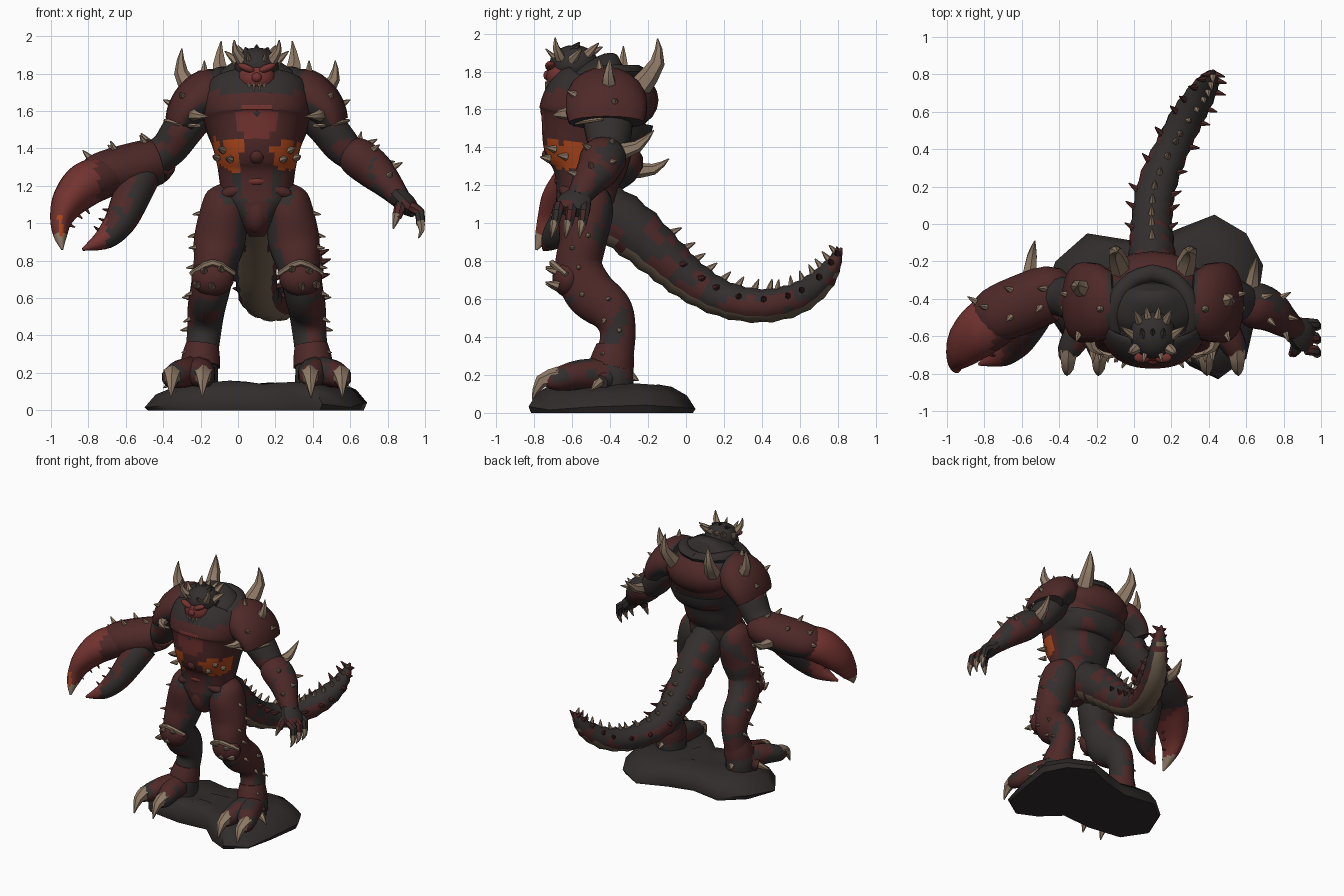
import bpy, bmesh, math
from mathutils import Vector, Matrix, noise

if bpy.data.objects.get("Cube"):
    bpy.data.objects.remove(bpy.data.objects["Cube"], do_unlink=True)

CX = 0.1  # body midline
X, Y, Z = Vector((1, 0, 0)), Vector((0, 1, 0)), Vector((0, 0, 1))
CHAR, MAROON, RED, ORANGE, BONE, BELLY, ROCK = range(7)
MATS = []
for label, rgb in (("charcoal hide", (.034, .028, .028)), ("maroon shell", (.076, .022, .021)),
                   ("red shell", (.17, .033, .029)), ("ember orange", (.42, .062, .01)),
                   ("bone", (.29, .205, .14)), ("tan belly", (.165, .12, .078)),
                   ("dark rock", (.031, .025, .025))):
    m = bpy.data.materials.new(label)
    m.use_nodes = True
    m.diffuse_color = (*rgb, 1)
    m.node_tree.nodes["Principled BSDF"].inputs["Base Color"].default_value = (*rgb, 1)
    MATS.append(m)


def finish(name, bm, rule, angle=38):
    """Colour the faces by a rule and turn the mesh into an object."""
    bmesh.ops.recalc_face_normals(bm, faces=bm.faces[:])
    bm.normal_update()
    for f in bm.faces:
        f.material_index = rule(f.calc_center_median(), f.normal) if callable(rule) else rule
    me = bpy.data.meshes.new(name)
    bm.to_mesh(me)
    bm.free()
    for m in MATS:
        me.materials.append(m)
    ob = bpy.data.objects.new(name, me)
    bpy.context.collection.objects.link(ob)
    bpy.ops.object.select_all(action='DESELECT')
    ob.select_set(True)
    bpy.context.view_layer.objects.active = ob
    bpy.ops.object.shade_smooth_by_angle(angle=math.radians(angle))


def skin(bm, rings):
    """Bridge rings of points and cap both ends."""
    vs = [[bm.verts.new(p) for p in r] for r in rings]
    n = len(vs[0])
    for a, b in zip(vs, vs[1:]):
        for i in range(n):
            bm.faces.new((a[i], a[(i + 1) % n], b[(i + 1) % n], b[i]))
    bm.faces.new(vs[0])
    bm.faces.new(vs[-1])


def rounded(t, power):
    return math.copysign(abs(t) ** power, t)


def tube(bm, rows, sides=10, step=3, ref=X, ripple=0, power=1):
    """Loft ellipses (x, y, z, radius a, radius b) along a smooth path; power < 1 squares them."""
    r = [Vector(p) for p in rows]
    pts = []
    for i in range(len(r) - 1):
        p0, p1, p2, p3 = r[max(i - 1, 0)], r[i], r[i + 1], r[min(i + 2, len(r) - 1)]
        for j in range(step):
            t = j / step
            pts.append(p1 + (p2 - p0) * (t / 2) + (p0 * 2 - p1 * 5 + p2 * 4 - p3) * (t * t / 2)
                       + (p1 * 3 - p0 - p2 * 3 + p3) * (t ** 3 / 2))
    pts.append(r[-1])
    cs = [Vector(p[:3]) for p in pts]
    frames, rings = [], []
    for i, c in enumerate(cs):
        t = (cs[min(i + 1, len(cs) - 1)] - cs[max(i - 1, 0)]).normalized()
        u = (ref - t * ref.dot(t)).normalized()
        v = t.cross(u)
        k = 1 + ripple * (i % 2)
        a, b = max(pts[i][3], .002) * k, max(pts[i][4], .002) * k
        frames.append((c, t, u, v, a, b))
        rings.append([c + u * a * rounded(math.cos(w), power) + v * b * rounded(math.sin(w), power)
                      for w in (math.tau * (q + .5) / sides for q in range(sides))])
    skin(bm, rings)
    return frames


def part(name, rows, rule, **kw):
    bm = bmesh.new()
    frames = tube(bm, rows, **kw)
    finish(name, bm, rule)
    return frames


def spike(bm, base, tip, r, bend=(0, 0, 0)):
    base, tip = Vector(base), Vector(tip)
    d = tip - base
    mid = base.lerp(tip, .5) + Vector(bend)
    tube(bm, [(*base, r, r), (*mid, r * .65, r * .65), (*tip, .003, .003)],
         6, 2, Y if abs(d.x) > abs(d.y) else X)


def studs(name, frames, spots, size, rule=BONE):
    """Small thorns on a loft, at (fraction along, angle) spots, leaning along it."""
    bm = bmesh.new()
    for f, w in spots:
        c, t, u, v, a, b = frames[round(f * (len(frames) - 1))]
        n = u * math.cos(w) + v * math.sin(w)
        p = c + u * a * math.cos(w) + v * b * math.sin(w)
        spike(bm, p - n * .015, p + n * size + t * size * .5, size * .45)
    finish(name, bm, rule)


def blob(name, loc, scale, rule, turn=0):
    bm = bmesh.new()
    bmesh.ops.create_uvsphere(bm, u_segments=16, v_segments=10, radius=1)
    bm.transform(Matrix.Translation(loc) @ Matrix.Rotation(turn, 4, 'Y') @ Matrix.Diagonal((*scale, 1)))
    finish(name, bm, rule)


def P(s, x, y, z):
    return (CX + s * x, y, z)


def side(s, rows):
    return [(CX + s * r[0], *r[1:]) for r in rows]


def patches(limit):
    return lambda c, n: MAROON if noise.noise(c * 9) > limit else CHAR


# Rock base
outline = [(-.5, -.42), (-.42, -.2), (-.25, -.05), (0, -.09), (.2, -.04), (.43, .05), (.6, -.05),
           (.69, -.22), (.65, -.5), (.6, -.72), (.45, -.83), (.3, -.76), (.15, -.62), (-.1, -.64), (-.38, -.6)]
bm = bmesh.new()
skin(bm, [[(CX + (x - CX) * k, -.4 + (y + .4) * k, z + (.03 * noise.noise((x * 4, y * 4, z)) if z else 0))
           for x, y in outline] for k, z in ((.97, 0), (1, .03), (.9, .1), (.72, .145), (.3, .14))])
finish("rock_base", bm, ROCK, 50)


# Torso
def torso_rule(c, n):
    x = abs(c.x - CX)
    if c.z > 1.7:
        return CHAR
    if n.y > .15:
        return MAROON if c.z > 1.52 or noise.noise(c * 7) > .3 else CHAR
    if abs(c.z - 1.365) < .07 + .04 * noise.noise(c * 14) and x > .08 and c.y < -.53:
        return ORANGE
    if (c.z < 1.13 and x > .06) or c.y > -.5 or (c.z < 1.3 and abs(x - .11) < .02):
        return CHAR
    return RED if x < .115 - abs(c.z - 1.55) * .5 and 1.45 < c.z < 1.63 else MAROON


part("torso", [(CX, *r) for r in (
    (-.53, .93, .04, .07), (-.53, 1.0, .09, .14), (-.52, 1.1, .17, .165), (-.52, 1.2, .195, .165),
    (-.51, 1.3, .21, .205), (-.51, 1.42, .24, .25), (-.48, 1.53, .28, .3), (-.46, 1.61, .3, .295),
    (-.41, 1.67, .29, .24), (-.38, 1.75, .24, .2), (-.35, 1.81, .16, .13), (-.33, 1.825, .06, .05))],
    torso_rule, sides=44, step=6, power=.82)
blob("belly_plate", P(1, 0, -.69, 1.36), (.05, .07, .05), MAROON)
blob("navel_plate", P(1, 0, -.65, 1.225), (.07, .045, .03), RED)
blob("groin_plate", P(1, 0, -.6, 1.06), (.075, .09, .12), MAROON)
blob("back_shell", P(1, 0, -.31, 1.65), (.27, .165, .15), lambda c, n: CHAR if c.z < 1.56 or c.y < -.32 else MAROON)

# Tail
tail = part("tail", [(.1, -.48, 1.1, .13, .14), (.1, -.3, .98, .125, .14), (.095, -.12, .82, .115, .12),
                     (.095, .02, .7, .105, .105), (.12, .2, .6, .1, .092), (.2, .4, .565, .092, .085),
                     (.29, .58, .6, .085, .08), (.37, .71, .69, .07, .065), (.41, .78, .79, .045, .04),
                     (.425, .82, .87, .006, .006)],
            lambda c, n: BELLY if n.z < -.4 and abs(n.x) < .65 else
            MAROON if n.z < .5 and noise.noise(c * 10) > .05 else CHAR, sides=14, step=4, ripple=.09)
studs("tail_ridge", tail, [(.2 + i * .053, -math.pi / 2) for i in range(15)], .045)
studs("tail_side_thorns", tail, [(.28 + i * .075, w) for i in range(10) for w in (-.4, math.pi + .4)], .045, MAROON)

# Head
blob("cranium", P(1, 0, -.59, 1.84), (.12, .13, .1), CHAR)
blob("face", P(1, 0, -.66, 1.775), (.1, .08, .085), RED)
blob("nose", P(1, 0, -.73, 1.78), (.028, .022, .026), RED)
blob("mouth", P(1, 0, -.675, 1.71), (.08, .065, .042), CHAR)
blob("jaw", P(1, 0, -.66, 1.655), (.085, .08, .035), MAROON)
part("neck", [(CX, -.4, 1.68, .16, .14), (CX, -.49, 1.74, .14, .13), (CX, -.57, 1.79, .1, .1)], CHAR)
bm = bmesh.new()
for s in (1, -1):
    for x in (.015, .04, .06):
        y = -.735 + x * x * 8
        spike(bm, P(s, x, y, 1.67), P(s, x, y - .008, 1.71), .01)
        spike(bm, P(s, x, y, 1.745), P(s, x, y - .008, 1.71), .01)
finish("teeth", bm, BONE)
bm = bmesh.new()
for s in (1, -1):
    spike(bm, P(s, .08, -.66, 1.87), P(s, .12, -.69, 1.98), .03, (s * .015, -.01, 0))
    spike(bm, P(s, .1, -.6, 1.86), P(s, .17, -.55, 1.92), .027)
    spike(bm, P(s, .07, -.52, 1.89), P(s, .1, -.46, 1.95), .025)
    spike(bm, P(s, .025, -.5, 1.9), P(s, .035, -.44, 1.93), .022)
    spike(bm, P(s, .04, -.69, 1.87), P(s, .05, -.74, 1.92), .016)
    spike(bm, P(s, .06, -.7, 1.65), P(s, .075, -.74, 1.7), .018)
finish("head_horns", bm, BONE)
bm = bmesh.new()
for x in (-.05, 0, .05):
    spike(bm, P(1, x, -.6, 1.91), P(1, x * 1.2, -.56, 1.955 - abs(x) * .3), .025)
finish("head_crest", bm, CHAR)

for s, tag in ((1, "left_"), (-1, "right_")):
    out = 0 if s > 0 else math.pi
    # Collar, hips and brow
    part(tag + "collar", side(s, [(-.01, -.73, 1.59, .045, .04), (.12, -.69, 1.62, .05, .045),
                                  (.2, -.57, 1.72, .055, .05), (.2, -.42, 1.79, .045, .05),
                                  (.11, -.3, 1.8, .035, .045), (-.01, -.26, 1.8, .035, .045)]), CHAR, ref=Z)
    blob(tag + "hip_plate", P(s, .1, -.615, 1.18), (.1, .055, .04), MAROON, s * .35)
    blob(tag + "brow", P(s, .055, -.715, 1.83), (.05, .028, .02), RED, s * -.4)
    bm = bmesh.new()
    for x, y, z in ((.21, -.63, 1.35), (.18, -.69, 1.39), (.14, -.72, 1.34)):
        spike(bm, P(s, x, y, z), P(s, x + .025, y - .05, z + .01), .022)
    finish(tag + "rib_thorns", bm, BONE)

    # Shoulder pad, its rim and horns
    part(tag + "shoulder_pad", side(s, [(.19, -.41, 1.7, .16, .125), (.26, -.42, 1.685, .2, .14),
                                        (.33, -.42, 1.645, .215, .125), (.38, -.42, 1.59, .215, .105),
                                        (.41, -.42, 1.53, .2, .085)]),
         lambda c, n: CHAR if abs(c.x - CX) < .24 or n.z < -.3 else MAROON, ref=Y, sides=18)
    part(tag + "pad_rim", side(s, [(.3, -.59, 1.52, .01, .01), (.4, -.575, 1.53, .012, .012),
                                   (.49, -.44, 1.55, .01, .01)]), BONE, ref=Z, sides=6)
    bm = bmesh.new()
    if s > 0:
        spike(bm, P(s, .36, -.4, 1.7), P(s, .42, -.4, 1.87), .048, (.025, -.01, -.01))
    else:
        spike(bm, P(s, .34, -.36, 1.7), P(s, .4, -.33, 1.935), .058, (-.035, .01, -.01))
    spike(bm, P(s, .17, -.24, 1.72), P(s, .19, -.15, 1.975), .06, (s * .02, .045, 0))
    spike(bm, P(s, .34, -.6, 1.58), P(s, .26, -.7, 1.57), .037, (s * .02, -.015, 0))
    spike(bm, P(s, .38, -.55, 1.66), P(s, .41, -.63, 1.7), .03)
    spike(bm, P(s, .42, -.38, 1.62), P(s, .5, -.37, 1.66), .03)
    spike(bm, P(s, .28, -.45, 1.77), P(s, .28, -.46, 1.87), .03)
    finish(tag + "shoulder_horns", bm, BONE)

    # Leg
    def leg_rule(c, n, s=s):
        if n.x * s < -.65 or (c.z > 1.1 and n.x * s < .2):
            return CHAR
        limit = -.02 if c.z < .66 else .08 if n.y > .5 else -.7
        return MAROON if noise.noise(c * 8) > limit else CHAR

    leg = part(tag + "leg", side(s, [
        (.13, -.52, 1.2, .05, .07), (.15, -.52, 1.14, .115, .125), (.175, -.53, 1.05, .13, .145),
        (.2, -.545, .9, .138, .125), (.225, -.565, .77, .115, .125), (.25, -.51, .64, .105, .135),
        (.27, -.4, .54, .1, .12), (.28, -.36, .43, .092, .095), (.295, -.375, .3, .09, .1),
        (.31, -.395, .2, .105, .12), (.31, -.4, .12, .105, .12)]), leg_rule, sides=24, step=7)
    studs(tag + "leg_thorns", leg, [(f, out + s * w) for f, w in (
        (.22, .2), (.29, -.2), (.35, .4), (.41, 0), (.5, .3), (.57, -.3), (.63, .5), (.7, -.1), (.8, .6))], .036)
    blob(tag + "knee_guard", P(s, .235, -.625, .71), (.115, .08, .1), MAROON)
    part(tag + "knee_rim", side(s, [(.12, -.65, .73, .014, .014), (.235, -.705, .79, .018, .018),
                                    (.35, -.63, .73, .014, .014)]), BONE, ref=Y, sides=6)
    part(tag + "ankle_cuff", side(s, [(.29, -.375, .35, .09, .098), (.297, -.385, .29, .103, .113),
                                      (.302, -.395, .24, .108, .12)]), MAROON, sides=14)
    bm = bmesh.new()
    for x, z in ((.19, .75), (.28, .74), (.24, .66), (.32, .67)):
        spike(bm, P(s, x, -.67, z), P(s, x, -.74, z + .02), .024)
    finish(tag + "knee_thorns", bm, BONE)

    # Foot with clawed toes
    bm, claws = bmesh.new(), bmesh.new()
    for x in (.285, .45):
        m = (.32 + x) / 2
        tube(bm, side(s, [(.32, -.4, .2, .09, .09), (m, -.56, .2, .085, .08),
                          (x, -.68, .175, .062, .06), (x, -.73, .16, .035, .035)]))
        spike(claws, P(s, x, -.67, .19), P(s, x * 1.02, -.81, .07), .055, (0, -.025, .035))
    tube(bm, side(s, [(.36, -.42, .18, .07, .07), (.43, -.45, .16, .04, .04)]), ref=Y)
    spike(claws, P(s, .41, -.45, .17), P(s, .5, -.5, .12), .03)
    spike(claws, P(s, .31, -.3, .2), P(s, .32, -.25, .17), .028)
    finish(tag + "foot", bm, patches(-.05))
    finish(tag + "toe_claws", claws, BONE)

# Left arm and hand
part("left_upper_arm", [(.38, -.42, 1.62, .12, .11), (.47, -.41, 1.52, .13, .105), (.55, -.41, 1.42, .11, .1),
                        (.61, -.42, 1.36, .09, .085)], patches(.25), ref=Y, sides=16, step=5)
fore = part("left_forearm", [(.565, -.41, 1.41, .07, .06), (.63, -.43, 1.36, .12, .105), (.72, -.46, 1.29, .115, .105),
                             (.8, -.52, 1.21, .085, .08), (.87, -.57, 1.13, .06, .055)], patches(-.25),
            ref=Y, sides=16, step=5)
studs("left_arm_thorns", fore, [(.25, 1.2), (.4, 2.2), (.5, .8), (.65, 1.6), (.75, 2.6)], .045)
bm, claws = bmesh.new(), bmesh.new()
tube(bm, [(.84, -.55, 1.16, .06, .05), (.9, -.59, 1.1, .095, .055), (.945, -.605, 1.06, .075, .035)], ref=Y)
for y in (-.53, -.6, -.67):
    tube(bm, [(.92, y, 1.09, .03, .03), (.97, y * 1.01, 1.06, .029, .029), (.975, y * 1.03, .99, .022, .022)], 7, 2, Y)
    spike(claws, (.975, y * 1.03, 1.01), (.965, y * 1.06, .92), .026, (.012, 0, 0))
tube(bm, [(.88, -.61, 1.11, .035, .035), (.865, -.67, 1.08, .032, .032), (.85, -.69, 1.03, .024, .024)], 7, 2)
spike(claws, (.852, -.69, 1.05), (.83, -.7, .97), .026)
finish("left_hand", bm, patches(.15))
finish("left_hand_claws", claws, BONE)

# Right arm with pincer
part("right_upper_arm", [(-.2, -.42, 1.62, .12, .11), (-.29, -.41, 1.51, .13, .11), (-.37, -.39, 1.4, .11, .1),
                         (-.46, -.38, 1.34, .1, .095)], patches(.25), ref=Y, sides=16, step=5)
fore = part("right_forearm", [(-.39, -.38, 1.35, .1, .09), (-.44, -.37, 1.33, .15, .125), (-.6, -.43, 1.285, .16, .135),
                              (-.74, -.49, 1.255, .15, .12), (-.8, -.53, 1.23, .11, .09)],
            lambda c, n: CHAR if n.z < -.5 else MAROON, ref=Y, sides=14)
studs("right_arm_thorns", fore, [(.25, -1.4), (.35, -2), (.5, -1), (.6, -1.9), (.75, -1.2), (.85, -.6)], .045)
claw = part("pincer_upper", [(-.7, -.48, 1.25, .14, .11), (-.81, -.56, 1.21, .145, .12), (-.9, -.64, 1.12, .125, .095),
                             (-.945, -.7, 1.02, .09, .06), (-.95, -.755, .93, .045, .035), (-.94, -.79, .86, .006, .006)],
            lambda c, n: BONE if c.z < .94 else ORANGE if n.y < -.4 and c.z < 1.05 and abs(c.x + .95) < .012 else
            MAROON if c.x > -.75 else RED, ref=Y, sides=20, step=5)
jaw = part("pincer_lower", [(-.52, -.45, 1.24, .11, .1), (-.575, -.54, 1.13, .11, .1), (-.63, -.63, 1.01, .09, .085),
                            (-.71, -.7, .92, .065, .06), (-.83, -.75, .86, .008, .008)],
           lambda c, n: RED if c.x < -.7 else patches(.05)(c, n), ref=Y, sides=16, step=5)
studs("pincer_teeth", claw, [(f, math.pi / 2) for f in (.36, .5, .63)], .026, RED)
studs("pincer_lower_teeth", jaw, [(f, -math.pi / 2) for f in (.45, .6, .75)], .026, MAROON)

# Elbow horns
bm = bmesh.new()
spike(bm, (.62, -.38, 1.37), (.66, -.17, 1.49), .048, (0, .02, -.025))
spike(bm, (-.56, -.29, 1.28), (-.53, -.09, 1.34), .045, (0, .02, -.025))
finish("elbow_horns", bm, BONE)
